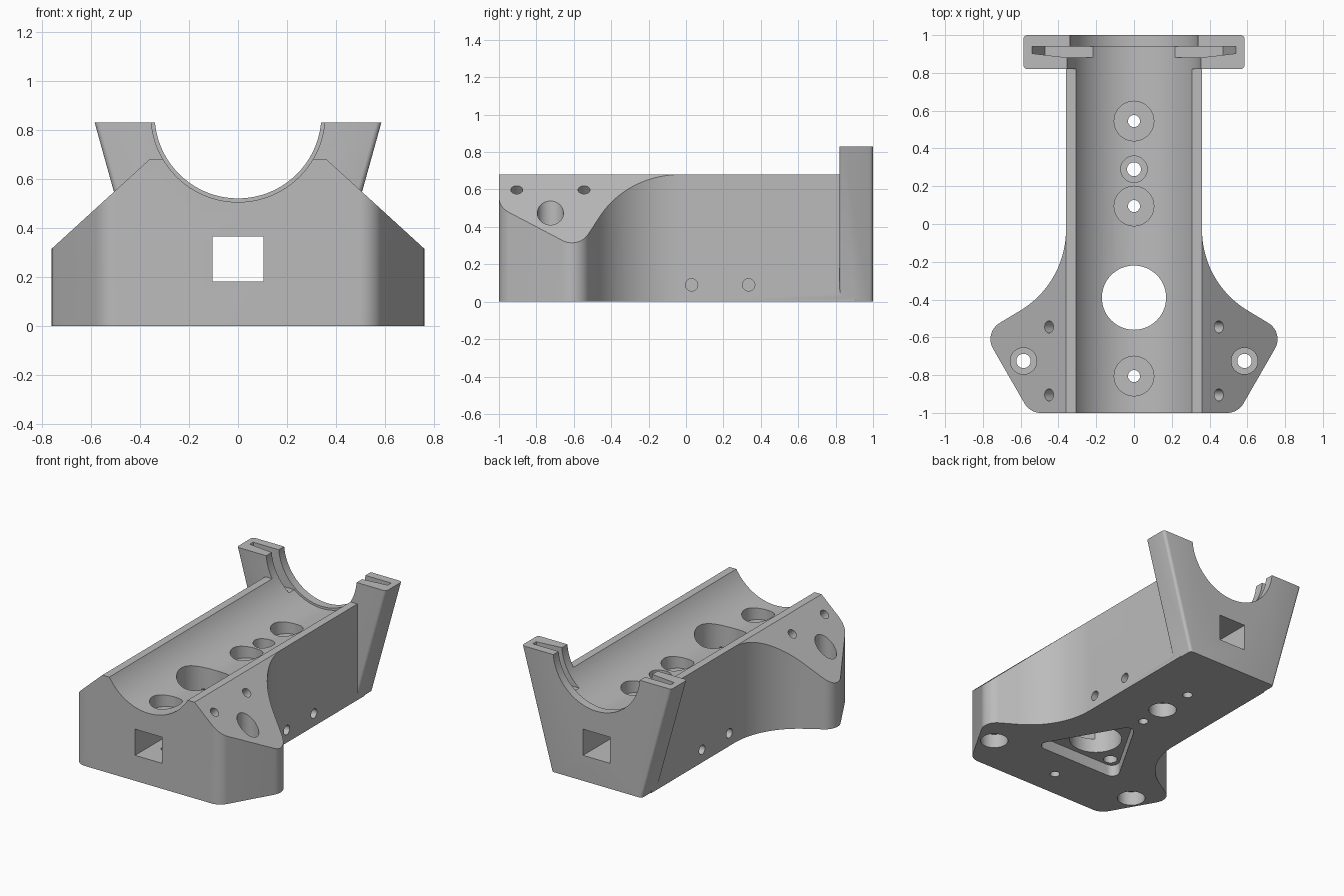
import bpy, bmesh, math
from mathutils import Vector, Matrix

cube = bpy.data.objects.get("Cube")
if cube:
    bpy.data.objects.remove(cube, do_unlink=True)

grey = bpy.data.materials.new("mid_grey")
grey.use_nodes = True
GREY = (0.5, 0.5, 0.5, 1)
grey.diffuse_color = GREY
grey.node_tree.nodes["Principled BSDF"].inputs["Base Color"].default_value = GREY


def add_object(name, bm):
    bmesh.ops.recalc_face_normals(bm, faces=bm.faces)
    mesh = bpy.data.meshes.new(name)
    bm.to_mesh(mesh)
    bm.free()
    mesh.materials.append(grey)
    obj = bpy.data.objects.new(name, mesh)
    bpy.context.scene.collection.objects.link(obj)
    return obj


def prism(name, points, start, end, axis="z"):
    """Extrude an outline along z (points are x, y) or along y (points are x, z)."""
    bm = bmesh.new()
    place = (lambda a, b, t: (a, b, t)) if axis == "z" else (lambda a, b, t: (a, t, b))
    face = bm.faces.new([bm.verts.new(place(a, b, start)) for a, b in points])
    extruded = bmesh.ops.extrude_face_region(bm, geom=[face])["geom"]
    bmesh.ops.translate(bm, vec=place(0, 0, end - start),
                        verts=[v for v in extruded if isinstance(v, bmesh.types.BMVert)])
    return add_object(name, bm)


def rod(name, start, end, radius, sides=48):
    a, b = Vector(start), Vector(end)
    bm = bmesh.new()
    turn = (b - a).to_track_quat("Z", "Y").to_matrix().to_4x4()
    bmesh.ops.create_cone(bm, cap_ends=True, segments=sides, radius1=radius, radius2=radius,
                          depth=(b - a).length, matrix=Matrix.Translation((a + b) / 2) @ turn)
    return add_object(name, bm)


def combine(target, tool, operation="DIFFERENCE"):
    """Apply a boolean and discard its tool."""
    mod = target.modifiers.new("boolean", "BOOLEAN")
    mod.operation, mod.solver, mod.object = operation, "EXACT", tool
    tool.hide_render = True
    bpy.context.view_layer.update()
    graph = bpy.context.evaluated_depsgraph_get()
    mesh = bpy.data.meshes.new_from_object(target.evaluated_get(graph))
    target.modifiers.clear()
    target.data = mesh
    bpy.data.objects.remove(tool, do_unlink=True)


def arc(cx, cy, r, a0, a1, steps=12):
    angles = [math.radians(a0 + (a1 - a0) * i / steps) for i in range(steps + 1)]
    return [(cx + r * math.cos(a), cy + r * math.sin(a)) for a in angles]


def mirrored(half):
    return half + [(-x, y) for x, y in reversed(half)]


# Body: flared plan outline limited by a sloped-shoulder cross-section
plan = [(0.36, 0.9)] + arc(0.86, -0.03, 0.5, 180, 240, 20)
plan += arc(0.66, -0.61, 0.1, 60, -30) + arc(0.493, -0.9, 0.1, -30, -90)
body = prism("cradle_body", mirrored(plan), 0, 0.9)
section = mirrored([(0.9, -0.1), (0.9, 0.187), (0.36, 0.68)])
combine(body, prism("shoulder_section", section, -1.2, 1.2, "y"), "INTERSECT")
base = prism("base_trim", [(-1, -1.2), (1, -1.2), (1, 1.2), (-1, 1.2)], 0, 1)
combine(body, base, "INTERSECT")

# Rear bracket: trapezoid plate with rounded vertical edges
plate = prism("rear_plate", mirrored([(0.354, 0), (0.585, 0.83)]), 0.82, 1, "y")
bm = bmesh.new()
bm.from_mesh(plate.data)
sides = [e for e in bm.edges
         if abs(e.verts[0].co.z - e.verts[1].co.z) > 0.5]
bmesh.ops.bevel(bm, geom=sides, offset=0.02, segments=4, profile=0.5, affect="EDGES")
bm.to_mesh(plate.data)
bm.free()
combine(body, plate, "UNION")

# Round trough, slightly narrower at the rear lip
combine(body, rod("trough", (0, -1.2, 0.86), (0, 0.94, 0.86), 0.355, 128))
combine(body, rod("rear_trough", (0, 0.9, 0.86), (0, 1.2, 0.86), 0.34, 128))

# Tapered slot across the rear bracket
slot = prism("slot", [(-0.56, 0.94), (-0.56, 0.905), (-0.36, 0.882),
                      (0.36, 0.882), (0.56, 0.905), (0.56, 0.94)], 0.5, 0.9)
slot_shape = prism("slot_shape", mirrored([(0.47, 0.58), (0.56, 0.9)]), 0.8, 1, "y")
combine(slot, slot_shape, "INTERSECT")
combine(body, slot)

# Square tunnel along the whole length
combine(body, prism("tunnel", mirrored([(0.105, 0.18), (0.105, 0.365)]), -1.2, 1.2, "y"))

# Large opening and triangular underside pocket
combine(body, rod("large_opening", (0, -0.39, -0.1), (0, -0.39, 1), 0.17, 64))
pocket = []
for direction in (90, 210, 330):
    a = math.radians(direction)
    pocket += arc(0.31 * math.cos(a), -0.39 + 0.31 * math.sin(a), 0.05,
                  direction - 60, direction + 60, 8)
combine(body, prism("pocket", pocket, -0.1, 0.08))
for direction in (90, 210, 330):
    a = math.radians(direction)
    x, y = 0.28 * math.cos(a), -0.39 + 0.28 * math.sin(a)
    combine(body, rod("pocket_hole", (x, y, 0), (x, y, 0.17), 0.045))


def stepped_hole(x, y, small, wide, floor, under=0):
    combine(body, rod("bolt_hole", (x, y, -0.1), (x, y, 1), small, 32))
    combine(body, rod("counterbore", (x, y, floor), (x, y, 1), wide))
    if under:
        combine(body, rod("under_bore", (x, y, -0.1), (x, y, 0.1), under))


# Bolt holes along the trough
for y in (-0.805, 0.095, 0.545):
    stepped_hole(0, y, 0.032, 0.105, 0.43)
stepped_hole(0, 0.29, 0.037, 0.07, 0.42, 0.09)

# Wing holes, shoulder screw holes and lower side holes
for s in (-1, 1):
    stepped_hole(s * 0.585, -0.725, 0.038, 0.07, 0.28, 0.09)
    normal = Vector((s * 0.674, 0, 0.739))
    for y in (-0.545, -0.905):
        centre = Vector((s * 0.45, y, 0.598))
        combine(body, rod("screw_hole", centre - normal * 0.15, centre + normal * 0.1, 0.032, 32))
    for y in (0.03, 0.335):
        combine(body, rod("side_hole", (s * 0.2, y, 0.09), (s * 0.5, y, 0.09), 0.033, 32))

# Smooth the curved walls, keeping the edges sharp
bpy.ops.object.select_all(action="DESELECT")
body.select_set(True)
bpy.context.view_layer.objects.active = body
bpy.ops.object.shade_smooth_by_angle(angle=math.radians(25))
